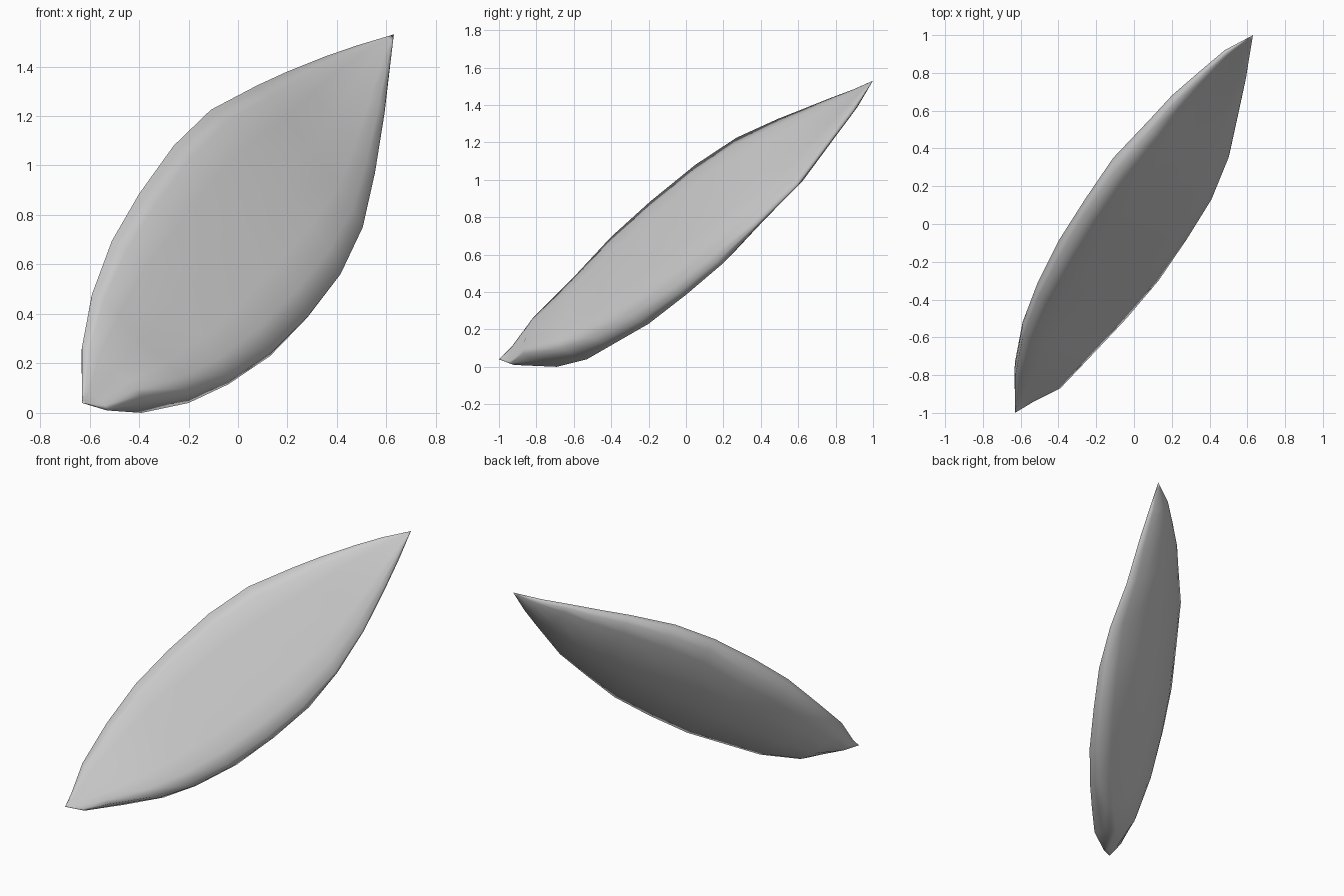
import bpy, bmesh
from mathutils import Vector

if "Cube" in bpy.data.objects:
    bpy.data.objects.remove(bpy.data.objects["Cube"])

# end points of the leaf
TAIL, TIP = Vector((-0.63, -1.0, 0.04)), Vector((0.63, 1.0, 1.53))
# outer front edge of the left margin: x, y, z, thickness
LEFT = [(-.63, -.93, .11, .05), (-.63, -.81, .27, .08), (-.59, -.60, .48, .08),
        (-.51, -.40, .695, .09), (-.40, -.19, .885, .10), (-.26, .05, 1.08, .08),
        (-.11, .27, 1.225, .08), (.08, .49, 1.325, .06), (.20, .63, 1.38, .05),
        (.35, .78, 1.44, .03), (.48, .90, 1.485, .02)]
# outer back edge of the right margin: x, y, z, thickness
RIGHT = [(-.53, -.92, .01, .02), (-.39, -.69, .0, .18), (-.20, -.53, .04, .14),
         (-.04, -.40, .115, .10), (.13, -.20, .23, .10), (.28, .0, .385, .08),
         (.41, .20, .555, .07), (.50, .38, .75, .03), (.55, .60, .97, .02),
         (.59, .78, 1.21, .02), (.61, .90, 1.37, .02)]
NORMAL = Vector((.47, -.70, .54)).normalized()
# across the leaf: position, rise of the front, depth of the back
PROFILE = [(.1, .027, .045), (.25, .045, .09), (.5, .02, .135), (.75, .045, .09), (.9, .027, .045)]


def section(left, right):
    """Closed cross-section: front from left to right, back from right to left."""
    l1, r2 = Vector(left[:3]), Vector(right[:3])
    l2 = l1 + Vector((0, 1, -.55)) * left[3]
    r1 = r2 - Vector((0, 1, -.4)) * right[3]
    scale = (l1 - r2).length
    out = (l1 - r2) * .01
    front = [l1.lerp(r1, t) + NORMAL * rise * scale for t, rise, _ in PROFILE]
    back = [l2.lerp(r2, t) - NORMAL * deep * scale for t, _, deep in PROFILE]
    return [l1] + front + [r1, (r1 + r2) / 2 - out, r2] + back[::-1] + [l2, (l1 + l2) / 2 + out]


# cross-sections, with a small extra one close to each end
sections = [section(l, r) for l, r in zip(LEFT, RIGHT)]
sections.insert(0, [p.lerp(TAIL, .8) for p in sections[0]])
sections.append([p.lerp(TIP, .8) for p in sections[-1]])

# leaf body lofted through the cross-sections
bm = bmesh.new()
rings = [[bm.verts.new(p) for p in s] for s in sections]
n = len(rings[0])
for a, b in zip(rings, rings[1:]):
    for i in range(n):
        j = (i + 1) % n
        bm.faces.new((a[i], a[j], b[j], b[i]))
# pointed ends
for point, ring in ((TAIL, rings[0]), (TIP, rings[-1])):
    v = bm.verts.new(point)
    for i in range(n):
        bm.faces.new((v, ring[i], ring[(i + 1) % n]))
bmesh.ops.recalc_face_normals(bm, faces=bm.faces)
for f in bm.faces:
    f.smooth = True
mesh = bpy.data.meshes.new("leaf")
bm.to_mesh(mesh)
bm.free()
leaf = bpy.data.objects.new("leaf", mesh)
bpy.context.collection.objects.link(leaf)
